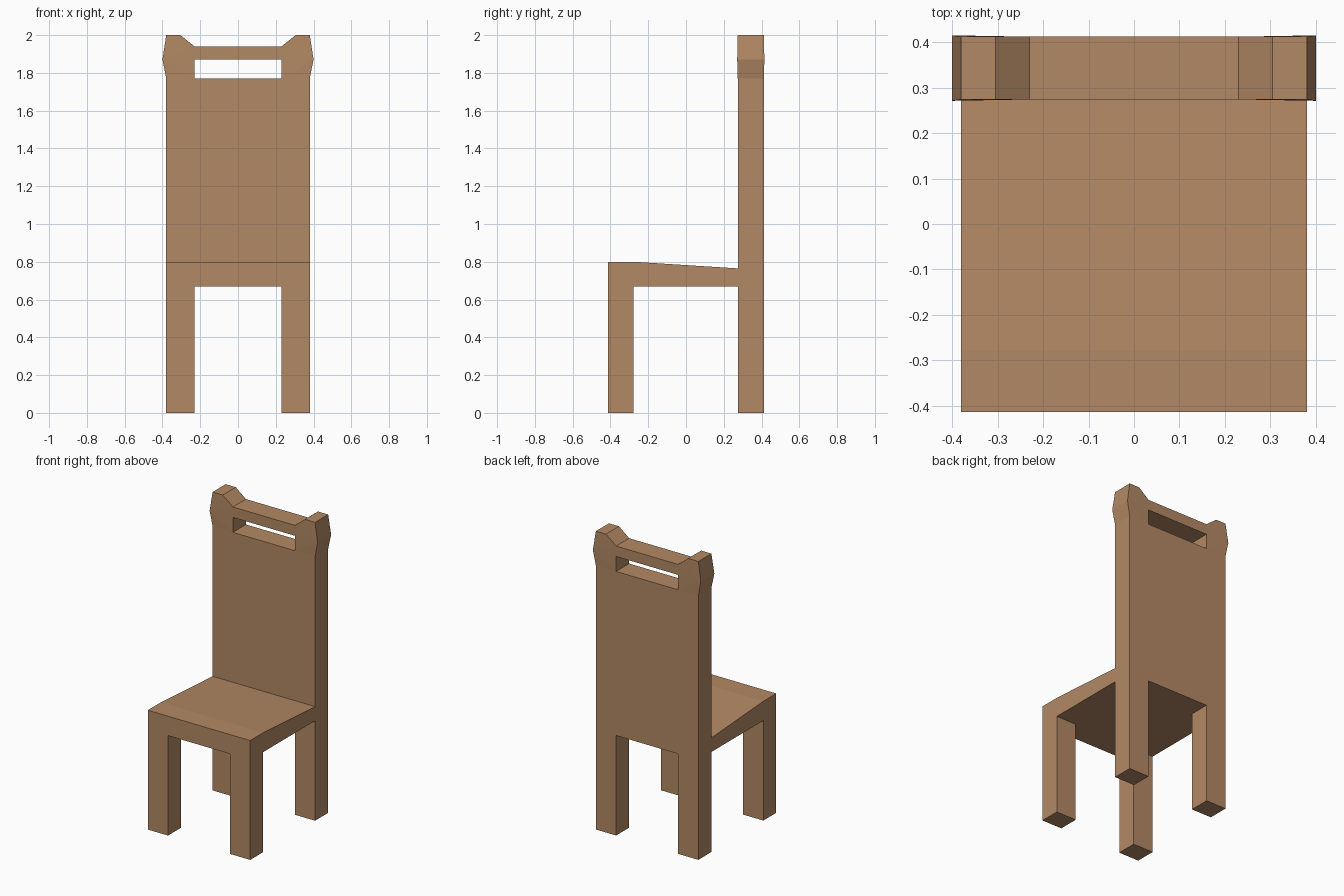
import bpy, bmesh

if "Cube" in bpy.data.objects:
    bpy.data.objects.remove(bpy.data.objects["Cube"])

wood = bpy.data.materials.new("warm wood")
wood.diffuse_color = (0.45, 0.25, 0.128, 1)
wood.use_nodes = True
wood.node_tree.nodes["Principled BSDF"].inputs["Base Color"].default_value = wood.diffuse_color

X_OUT, X_IN = 0.38, 0.23            # outer and inner leg edges
Y_FRONT, Y_LEG = -0.413, -0.277     # front leg depth
Y_BACK0, Y_BACK1 = 0.274, 0.412     # backrest depth
SEAT_Z = 0.67


def finish(name, bm):
    bmesh.ops.recalc_face_normals(bm, faces=bm.faces)
    mesh = bpy.data.meshes.new(name)
    bm.to_mesh(mesh)
    bm.free()
    mesh.materials.append(wood)
    obj = bpy.data.objects.new(name, mesh)
    bpy.context.collection.objects.link(obj)
    return obj


def prism(name, profile, a, b, axis):
    """Extrude a 2D outline from a to b; axis 'x' uses (y, z), 'y' uses (x, z)."""
    bm = bmesh.new()
    place = (lambda p, d: (d, *p)) if axis == 'x' else (lambda p, d: (p[0], d, p[1]))
    face = bm.faces.new([bm.verts.new(place(p, a)) for p in profile])
    ext = bmesh.ops.extrude_face_region(bm, geom=[face])
    for v in ext["geom"]:
        if isinstance(v, bmesh.types.BMVert):
            v.co["xyz".index(axis)] = b
    return finish(name, bm)


def rect(u0, u1, v0, v1):
    return [(u0, v0), (u1, v0), (u1, v1), (u0, v1)]


# Seat with a flat front edge and a top sloping down to the back
prism("seat", [(Y_FRONT, SEAT_Z), (Y_BACK0, SEAT_Z), (Y_BACK0, 0.765),
               (Y_LEG, 0.80), (Y_FRONT, 0.80)], -X_OUT, X_OUT, 'x')

# Backrest panel and top rail, leaving the hand slot between them
prism("backrest", rect(-X_OUT, X_OUT, SEAT_Z, 1.77), Y_BACK0, Y_BACK1, 'y')
prism("top_rail", rect(-X_IN, X_IN, 1.87, 1.94), Y_BACK0, Y_BACK1, 'y')

for side, s in (("left", -1), ("right", 1)):
    # Legs
    leg = rect(s * X_IN, s * X_OUT, 0, SEAT_Z)
    prism(side + "_front_leg", leg, Y_FRONT, Y_LEG, 'y')
    prism(side + "_back_leg", leg, Y_BACK0, Y_BACK1, 'y')

    # Post finial: outline fanned from its slightly flared outer corner
    outline = [(0.40, 1.87), (0.38, 2.0), (0.305, 2.0), (X_IN, 1.94),
               (X_IN, 1.87), (X_IN, 1.77), (X_OUT, 1.77)]
    bm = bmesh.new()
    rings = []
    for y, flare in ((Y_BACK0, -0.003), (Y_BACK1, 0.003)):
        ring = [bm.verts.new((s * x, y + (flare if i == 0 else 0), z))
                for i, (x, z) in enumerate(outline)]
        for i in range(1, len(ring) - 1):
            bm.faces.new((ring[0], ring[i], ring[i + 1]))
        rings.append(ring)
    for i in range(len(outline)):
        j = (i + 1) % len(outline)
        bm.faces.new((rings[0][i], rings[0][j], rings[1][j], rings[1][i]))
    finish(side + "_post_finial", bm)
